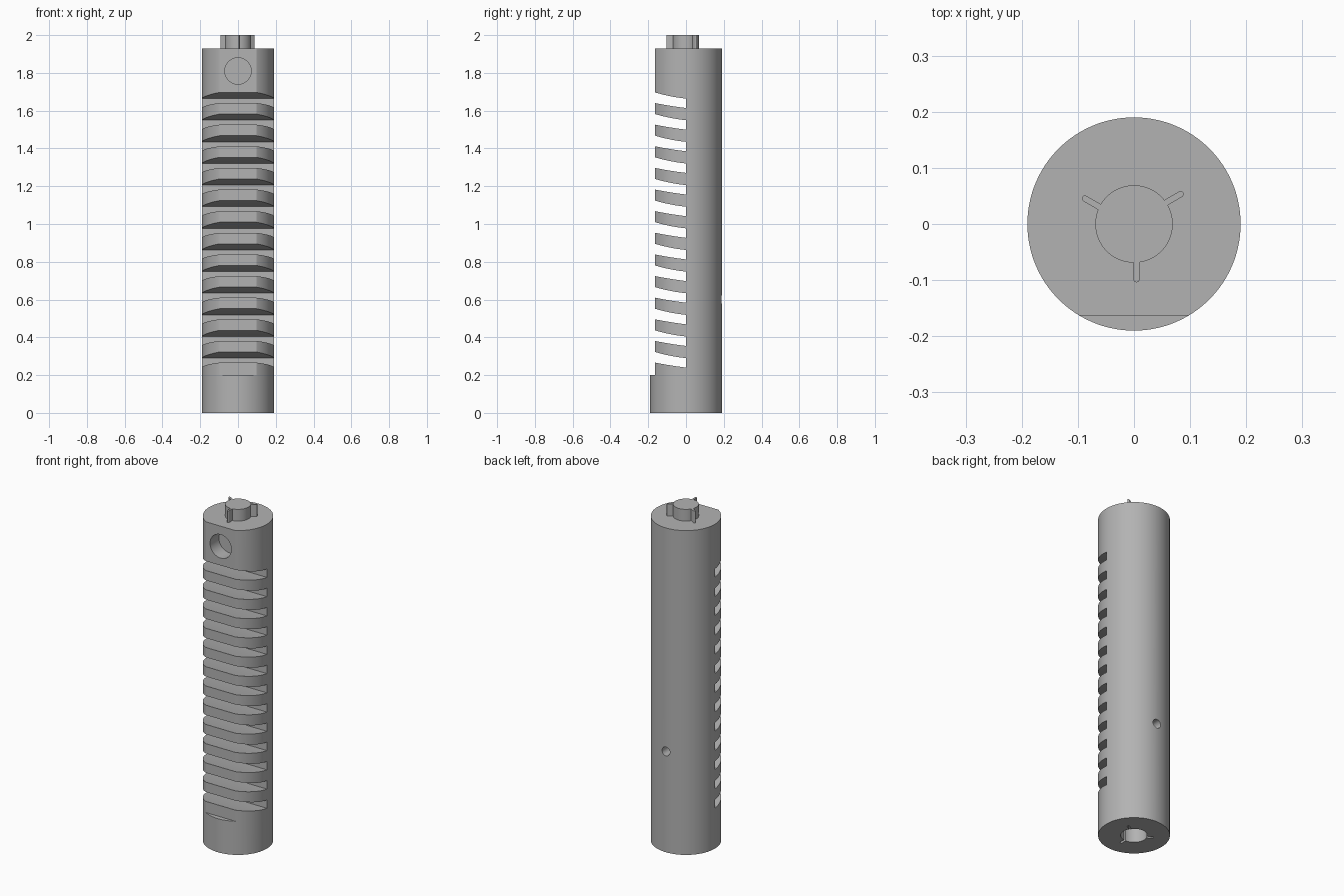
import bpy, bmesh, math
from mathutils import Matrix

if "Cube" in bpy.data.objects:
    bpy.data.objects.remove(bpy.data.objects["Cube"])

RADIUS, BODY_TOP = 0.19, 1.93
grey = bpy.data.materials.new("plain grey")
grey.use_nodes = True
colour = (0.45, 0.45, 0.45, 1)
grey.diffuse_color = colour
grey.node_tree.nodes["Principled BSDF"].inputs["Base Color"].default_value = colour


def prism(bm, outline, depth):
    """Extrude an outline of 3D points along a depth vector."""
    face = bm.faces.new([bm.verts.new(p) for p in outline])
    ext = bmesh.ops.extrude_face_region(bm, geom=[face])["geom"]
    verts = [v for v in ext if isinstance(v, bmesh.types.BMVert)]
    bmesh.ops.translate(bm, verts=verts, vec=depth)


def make_object(name, bm):
    bmesh.ops.recalc_face_normals(bm, faces=bm.faces)
    mesh = bpy.data.meshes.new(name)
    bm.to_mesh(mesh)
    bm.free()
    mesh.materials.append(grey)
    obj = bpy.data.objects.new(name, mesh)
    bpy.context.collection.objects.link(obj)
    return obj


def extruded(name, outlines, depth):
    bm = bmesh.new()
    for outline in outlines:
        prism(bm, outline, depth)
    return make_object(name, bm)


def circle(r, n):
    return [(r * math.cos(i * math.tau / n), r * math.sin(i * math.tau / n))
            for i in range(n)]


def key_outline(r, reach, half, offset, z):
    """Circle with three round-ended fins, each set slightly off centre."""
    pts = []
    low, high = math.asin((offset - half) / r), math.asin((offset + half) / r)
    for k in range(3):
        turn = Matrix.Rotation(math.radians(-90 + 120 * k), 2)
        local = [(r * math.cos(low), r * math.sin(low))]
        for i in range(9):
            a = -math.pi / 2 + math.pi * i / 8
            local.append((reach - half + half * math.cos(a), offset + half * math.sin(a)))
        span = math.tau / 3 + low - high
        for i in range(20):
            a = high + span * i / 20
            local.append((r * math.cos(a), r * math.sin(a)))
        for x, y in local:
            pts.append((turn[0][0] * x + turn[0][1] * y,
                        turn[1][0] * x + turn[1][1] * y, z))
    return pts


def slot_outline(z):
    """Side profile of a slot that rises in a gentle curve towards the front."""
    ys = [-0.025 * i for i in range(11)]
    lower = [(-0.3, y, z - 0.12 * y + 0.25 * y * y) for y in ys]
    upper = [(-0.3, y, z + 0.05 - 0.10 * y + 0.6 * y * y) for y in ys]
    return lower + upper[::-1]


# Main cylinder
body = extruded("body", [[(x, y, 0) for x, y in circle(RADIUS, 128)]], (0, 0, BODY_TOP))

# Cutters: front flat, slots, front hole, rear hole, bottom socket
flat = [(-0.3, -0.163, 0.2), (0.3, -0.163, 0.2), (0.3, -0.3, 0.2), (-0.3, -0.3, 0.2)]
cutters = [
    extruded("flat_cutter", [flat], (0, 0, 2)),
    extruded("slot_cutter", [slot_outline(0.24 + 0.1145 * i) for i in range(13)], (0.6, 0, 0)),
    extruded("front_hole_cutter", [[(x, -0.25, 1.81 + z) for x, z in circle(0.07, 48)]], (0, 0.17, 0)),
    extruded("rear_hole_cutter", [[(x, 0.25, 0.6 + z) for x, z in circle(0.026, 32)]], (0, -0.15, 0)),
    extruded("socket_cutter", [key_outline(0.071, 0.106, 0.0065, 0.0045, -0.05)], (0, 0, 0.13)),
]
bpy.context.view_layer.objects.active = body
for cutter in cutters:
    cutter.hide_render = True
    mod = body.modifiers.new(cutter.name, "BOOLEAN")
    mod.operation, mod.solver, mod.object = "DIFFERENCE", "EXACT", cutter
    bpy.ops.object.modifier_apply(modifier=mod.name)
    bpy.data.objects.remove(cutter)

# Keyed plug on top
plug = extruded("top_plug", [key_outline(0.069, 0.104, 0.0055, 0.0045, BODY_TOP)],
                (0, 0, 2 - BODY_TOP))

# Smooth round walls, keep sharp edges
bpy.ops.object.select_all(action="DESELECT")
for obj in (body, plug):
    obj.select_set(True)
bpy.ops.object.shade_smooth_by_angle(angle=math.radians(25))
